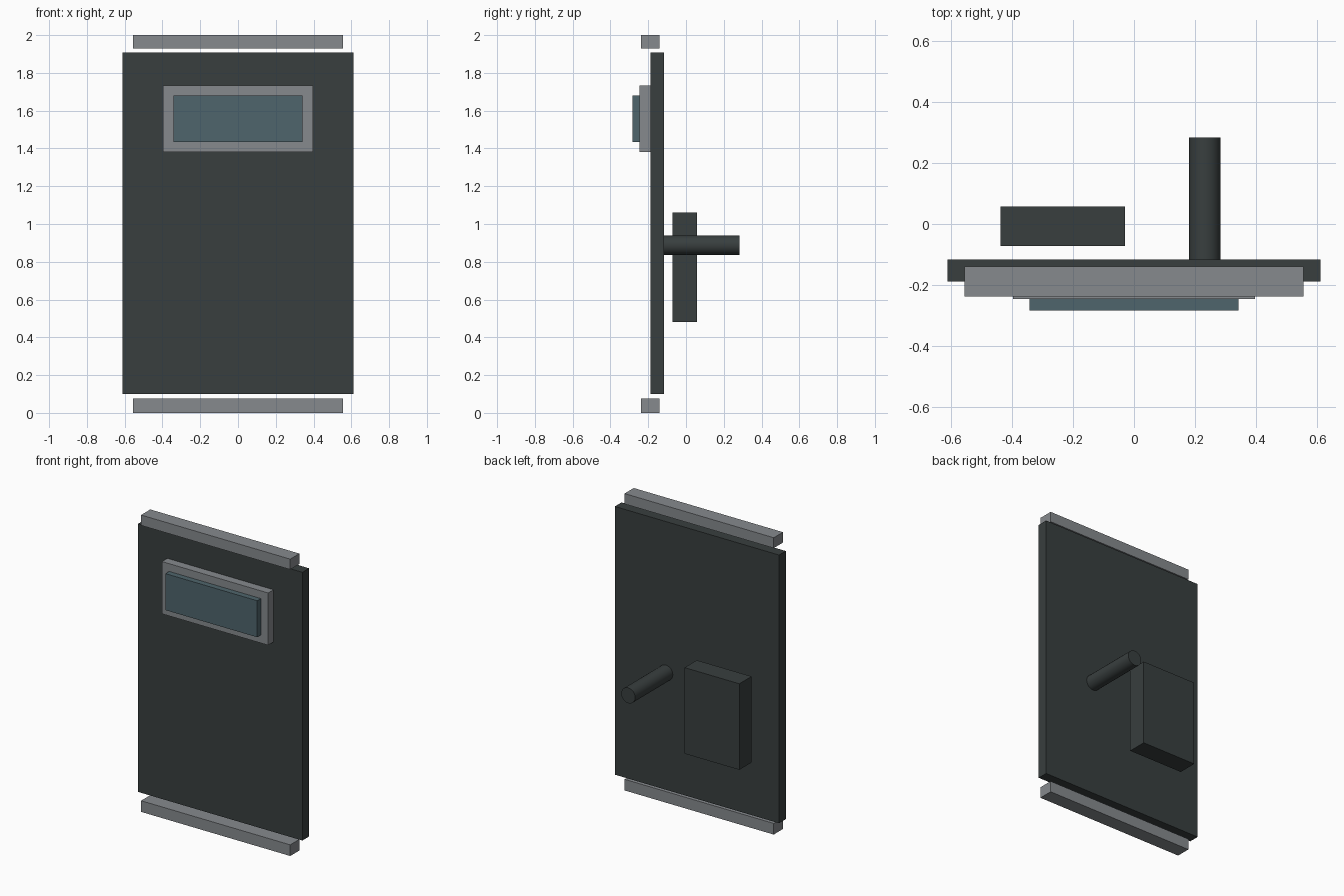
import bpy
import math

cube = bpy.data.objects.get("Cube")
if cube:
    bpy.data.objects.remove(cube, do_unlink=True)


def material(name, rgb):
    mat = bpy.data.materials.new(name)
    mat.use_nodes = True
    mat.diffuse_color = (*rgb, 1)
    mat.node_tree.nodes["Principled BSDF"].inputs["Base Color"].default_value = (*rgb, 1)
    return mat


dark_metal = material("dark metal", (0.04, 0.049, 0.049))
grey_metal = material("grey metal", (0.24, 0.255, 0.27))
blue_glass = material("blue glass", (0.078, 0.13, 0.15))


def box(name, x, y, z, mat):
    """Box spanning the given (low, high) ranges."""
    spans = (x, y, z)
    bpy.ops.mesh.primitive_cube_add(size=1, location=[(a + b) / 2 for a, b in spans])
    obj = bpy.context.object
    obj.name = name
    obj.scale = [b - a for a, b in spans]
    bpy.ops.object.transform_apply(location=False, rotation=False, scale=True)
    obj.data.materials.append(mat)
    return obj


# Door slab with the rails above and below it
box("door_panel", (-0.612, 0.612), (-0.188, -0.117), (0.1, 1.907), dark_metal)
for name, z in (("bottom_rail", (0, 0.075)), ("top_rail", (1.93, 2))):
    box(name, (-0.556, 0.556), (-0.238, -0.14), z, grey_metal)

# Window on the front
box("window_frame", (-0.396, 0.396), (-0.245, -0.188), (1.38, 1.732), grey_metal)
box("window_glass", (-0.342, 0.342), (-0.284, -0.245), (1.434, 1.68), blue_glass)

# Lock box and round handle on the back
box("lock_box", (-0.438, -0.03), (-0.072, 0.058), (0.48, 1.06), dark_metal)
bpy.ops.mesh.primitive_cylinder_add(vertices=24, radius=0.052, depth=0.402,
                                    location=(0.232, 0.083, 0.888),
                                    rotation=(math.pi / 2, 0, 0))
handle = bpy.context.object
handle.name = "handle"
handle.data.materials.append(dark_metal)
bpy.ops.object.shade_smooth_by_angle(angle=math.radians(40))
